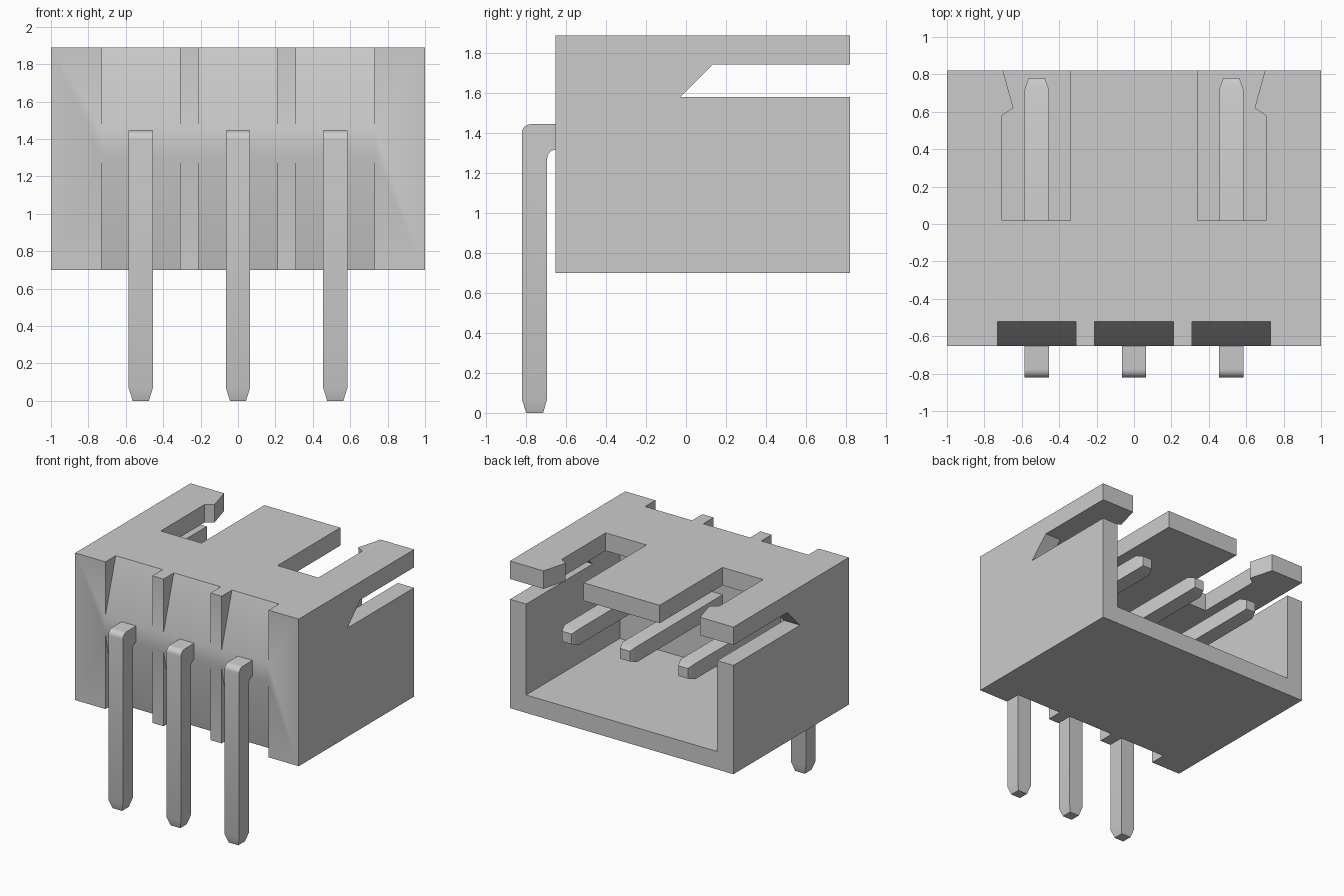
import bpy, bmesh, math

if "Cube" in bpy.data.objects:
    bpy.data.objects.remove(bpy.data.objects["Cube"])

grey = bpy.data.materials.new("light grey")
grey.diffuse_color = (0.6, 0.6, 0.6, 1)
grey.use_nodes = True
grey.node_tree.nodes["Principled BSDF"].inputs["Base Color"].default_value = grey.diffuse_color


def finish(name, bm):
    bmesh.ops.recalc_face_normals(bm, faces=bm.faces)
    mesh = bpy.data.meshes.new(name)
    bm.to_mesh(mesh)
    bm.free()
    mesh.materials.append(grey)
    obj = bpy.data.objects.new(name, mesh)
    bpy.context.collection.objects.link(obj)
    return obj


def prism(name, profile, axis, lo, hi):
    """Extrude a 2D profile along x (profile is y, z) or z (profile is x, y)."""
    place = (lambda a, b, t: (t, a, b)) if axis == "x" else (lambda a, b, t: (a, b, t))
    bm = bmesh.new()
    rings = [[bm.verts.new(place(a, b, t)) for a, b in profile] for t in (lo, hi)]
    n = len(profile)
    for ring in rings:
        bm.faces.new(ring)
    for i in range(n):
        j = (i + 1) % n
        bm.faces.new((rings[0][i], rings[0][j], rings[1][j], rings[1][i]))
    return finish(name, bm)


def rect(a0, a1, b0, b1):
    return [(a0, b0), (a1, b0), (a1, b1), (a0, b1)]


def smooth(obj):
    bpy.ops.object.select_all(action="DESELECT")
    obj.select_set(True)
    bpy.context.view_layer.objects.active = obj
    bpy.ops.object.shade_smooth_by_angle(angle=math.radians(30))


PITCH = 0.52
FRONT, BACK, BOTTOM, TOP, WALL = -0.652, 0.822, 0.70, 1.89, 0.145

# Housing block
housing = prism("housing", rect(FRONT, BACK, BOTTOM, TOP), "x", -1, 1)

# Open cavity and the latch slot through both side walls
cutters = [
    prism("cavity_cutter", rect(-0.375, 1.0, BOTTOM + WALL, TOP - WALL), "x", -1 + WALL, 1 - WALL),
    prism("side_slot_cutter", [(-0.03, 1.58), (1.0, 1.58), (1.0, TOP - WALL), (0.135, TOP - WALL)],
          "x", -1.1, 1.1),
]

# Hooked slots in the top plate
for s in (-1, 1):
    slot = [(0.34, 0.02), (0.705, 0.02), (0.705, 0.58), (0.645, 0.62), (0.722, 0.90), (0.34, 0.90)]
    cutters.append(prism("top_slot_cutter", [(s * x, y) for x, y in slot], "z", 1.65, 2.0))

# Sloping recesses above and below each pin on the front
for k in (-1, 0, 1):
    for wedge in ([(-0.70, 1.295), (-0.487, 2.0), (-0.70, 2.0)],
                  [(-0.70, 1.53), (-0.70, 0.6), (-0.498, 0.6)]):
        cutters.append(prism("recess_cutter", wedge, "x", k * PITCH - 0.21, k * PITCH + 0.21))

for c in cutters:
    c.hide_render = True
    mod = housing.modifiers.new("cut", "BOOLEAN")
    mod.operation = "DIFFERENCE"
    mod.solver = "EXACT"
    mod.object = c
bpy.context.view_layer.update()
cut_mesh = bpy.data.meshes.new_from_object(
    housing.evaluated_get(bpy.context.evaluated_depsgraph_get()))
housing.modifiers.clear()
housing.data = cut_mesh
for c in cutters:
    bpy.data.objects.remove(c)
smooth(housing)

# Bent pins: sections of (outer y, outer z, inner y, inner z, half width)
R = 0.045
sections = [(-0.80, 0.0, -0.715, 0.0, 0.043), (-0.822, 0.07, -0.695, 0.07, 0.065)]
for i in range(7):
    t = math.radians(15 * i)
    c, s = R * math.cos(t), R * math.sin(t)
    sections.append((-0.777 - c, 1.40 + s, -0.65 - c, 1.273 + s, 0.065))
sections += [(0.72, 1.445, 0.72, 1.318, 0.065), (0.78, 1.423, 0.78, 1.34, 0.043)]

for label, k in (("left", -1), ("middle", 0), ("right", 1)):
    bm = bmesh.new()
    x = k * PITCH
    rings = [[bm.verts.new(p) for p in ((x - w, oy, oz), (x + w, oy, oz), (x + w, iy, iz), (x - w, iy, iz))]
             for oy, oz, iy, iz, w in sections]
    for a, b in zip(rings, rings[1:]):
        for i in range(4):
            j = (i + 1) % 4
            bm.faces.new((a[i], a[j], b[j], b[i]))
    bm.faces.new(rings[0])
    bm.faces.new(rings[-1])
    smooth(finish(label + "_pin", bm))
